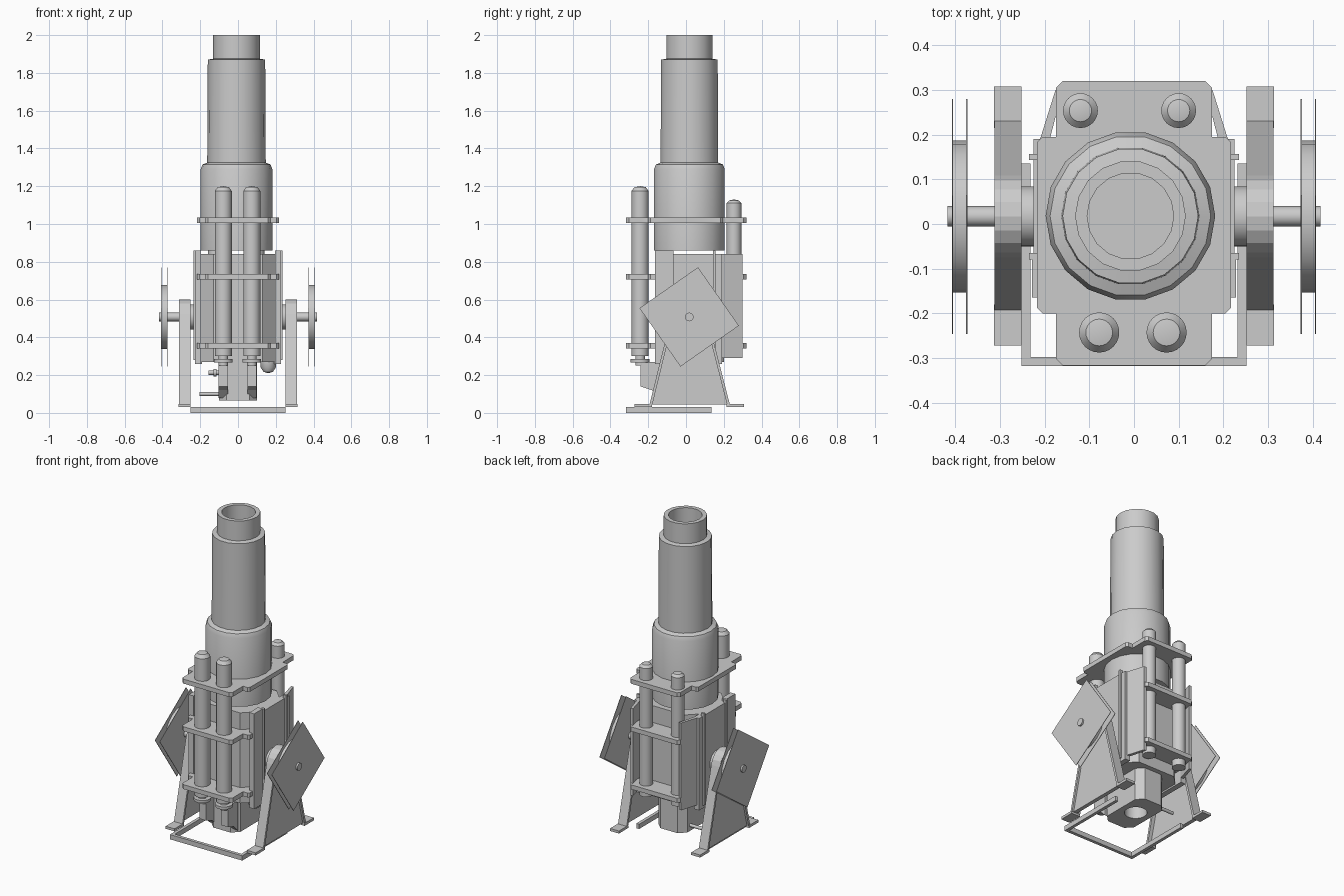
import bpy, bmesh, math
from mathutils import Vector, Matrix

cube = bpy.data.objects.get("Cube")
if cube:
    bpy.data.objects.remove(cube, do_unlink=True)

grey = bpy.data.materials.new("plain_grey")
grey.use_nodes = True
grey.diffuse_color = (0.6, 0.6, 0.6, 1)
grey.node_tree.nodes["Principled BSDF"].inputs["Base Color"].default_value = (0.6, 0.6, 0.6, 1)


def finish(name, bm, smooth=False):
    bmesh.ops.recalc_face_normals(bm, faces=bm.faces)
    mesh = bpy.data.meshes.new(name)
    bm.to_mesh(mesh)
    bm.free()
    ob = bpy.data.objects.new(name, mesh)
    bpy.context.collection.objects.link(ob)
    mesh.materials.append(grey)
    if smooth:
        bpy.ops.object.select_all(action='DESELECT')
        ob.select_set(True)
        bpy.context.view_layer.objects.active = ob
        bpy.ops.object.shade_smooth_by_angle(angle=math.radians(35))
    return ob


def prism(name, outline, lo, hi, axis='z'):
    """Extrude an outline: xy points along z, or yz points along x."""
    bm = bmesh.new()
    put = (lambda a, b, h: (a, b, h)) if axis == 'z' else (lambda a, b, h: (h, a, b))
    rings = [[bm.verts.new(put(a, b, h)) for a, b in outline] for h in (lo, hi)]
    n = len(outline)
    for ring in rings:
        bm.faces.new(ring)
    for i in range(n):
        j = (i + 1) % n
        bm.faces.new((rings[0][i], rings[0][j], rings[1][j], rings[1][i]))
    return finish(name, bm)


def box(name, x, y, z):
    return prism(name, [(x[0], y[0]), (x[1], y[0]), (x[1], y[1]), (x[0], y[1])], *z)


def lathe(name, profile, centre, axis='z', sides=24):
    """Spin (radius, height) points about an axis."""
    bm = bmesh.new()
    verts = [bm.verts.new((r, 0, h)) for r, h in profile]
    edges = [bm.edges.new(pair) for pair in zip(verts, verts[1:])]
    bmesh.ops.spin(bm, geom=verts + edges, cent=(0, 0, 0), axis=(0, 0, 1),
                   angle=math.tau, steps=sides)
    bmesh.ops.remove_doubles(bm, verts=bm.verts, dist=0.0005)
    if axis == 'x':
        bm.transform(Matrix.Rotation(math.pi / 2, 4, 'Y'))
    bm.transform(Matrix.Translation(Vector(centre)))
    return finish(name, bm, True)


def rod(name, r, lo, hi, centre, axis='z', sides=24):
    return lathe(name, [(0, lo), (r, lo), (r, hi), (0, hi)], centre, axis, sides)


def chamfered(x, y0, y1, c):
    return [(-x + c, y0), (x - c, y0), (x, y0 + c), (x, y1 - c),
            (x - c, y1), (-x + c, y1), (-x, y1 - c), (-x, y0 + c)]


# Stepped barrel with open bore
lathe("barrel", [(0, 0.86), (0.19, 0.86), (0.19, 1.29), (0.18, 1.315), (0.155, 1.325),
                 (0.152, 1.87), (0.124, 1.875), (0.124, 2), (0.097, 2), (0.097, 1.2), (0, 1.2)],
      (-0.008, 0.018, 0), sides=18)

# Cross-shaped clamp plates with trimmed corners
half = [(0.16, -0.317), (0.175, -0.302), (0.175, -0.2), (0.205, -0.2), (0.217, -0.188),
        (0.217, 0.183), (0.205, 0.195), (0.175, 0.195), (0.175, 0.305), (0.16, 0.32)]
plate = half + [(-x, y) for x, y in reversed(half)]
for label, z in (("upper", 1.02), ("middle", 0.72), ("lower", 0.355)):
    prism(label + "_clamp_plate", plate, z - 0.014, z + 0.014)

# Recoil rods
for x in (-0.078, 0.073):
    lathe("front_rod", [(0, 0.3), (0.045, 0.3), (0.045, 1.175), (0.03, 1.195), (0, 1.2)],
          (x, -0.243, 0))
    rod("front_rod_collar", 0.05, 0.268, 0.285, (x, -0.243, 0))
    rod("front_rod_stub", 0.025, 0.25, 0.31, (x, -0.243, 0))
    prism("breech_fin", [(-0.24, 0.27), (-0.14, 0.27), (-0.14, 0.08), (-0.18, 0.12), (-0.24, 0.14)],
          x - 0.024, x + 0.024, 'x')
for x in (-0.12, 0.1):
    lathe("rear_rod", [(0, 0.3), (0.039, 0.3), (0.039, 1.11), (0.025, 1.125), (0, 1.13)],
          (x, 0.254, 0))

# Cradle body and lower breech block with bore
prism("cradle_body", chamfered(0.2, -0.165, 0.2, 0.07), 0.27, 0.84)
block = prism("breech_block", chamfered(0.1, -0.16, 0.17, 0.04), 0.065, 0.27)
cutter = rod("bore_cutter", 0.065, 0.03, 0.2, (0, 0.015, 0))
cutter.hide_render = True
cutter.hide_set(True)
cut = block.modifiers.new("bore", 'BOOLEAN')
cut.operation = 'DIFFERENCE'
cut.solver = 'EXACT'
cut.object = cutter
bpy.context.view_layer.objects.active = block
bpy.ops.object.modifier_apply(modifier="bore")
bpy.data.objects.remove(cutter, do_unlink=True)

# Small fittings under the cradle
lathe("round_knob", [(0, 0.21), (0.025, 0.217), (0.04, 0.24), (0.042, 0.27), (0, 0.27)],
      (0.16, -0.06, 0))
rod("side_pin", 0.012, -0.155, -0.09, (0, -0.1, 0.213), 'x', 12)
rod("side_pin_head", 0.02, -0.13, -0.115, (0, -0.1, 0.213), 'x', 12)
rod("low_pin", 0.01, -0.205, -0.095, (0, 0.1, 0.1), 'x', 12)

AY, AZ = 0.017, 0.508
angle = math.radians(35)
square = [(AY + 0.267 * math.cos(angle + math.radians(45 + 90 * k)),
           AZ + 0.267 * math.sin(angle + math.radians(45 + 90 * k))) for k in range(4)]
arc = [(AY + 0.093 * math.cos(math.radians(a)), AZ + 0.093 * math.sin(math.radians(a)))
       for a in range(10, 171, 20)]
outer = [(0.232, 0.045)] + arc + [(-0.193, 0.045)]

for side, s in (("left", 1), ("right", -1)):
    def span(a, b):
        return (a, b) if s > 0 else (-b, -a)

    # Cradle side walls, guide rails and rear cheeks
    box(side + "_cradle_wall", span(0.19, 0.225), (-0.1, 0.19), (0.26, 0.84))
    box(side + "_front_cheek", span(0.195, 0.228), (-0.165, -0.08), (0.26, 0.86))
    for y in (-0.072, 0.15):
        box(side + "_guide_rail", span(0.215, 0.235), (y - 0.007, y + 0.007), (0.28, 0.86))
    prism(side + "_rear_cheek", [(s * x, y) for x, y in
          ((0.212, 0.185), (0.176, 0.3), (0.16, 0.3), (0.19, 0.185))], 0.29, 0.84)

    # Trunnion and axle
    rod(side + "_trunnion", 0.067, *span(0.2, 0.275), (0, AY, AZ), 'x')
    rod(side + "_axle", 0.023, *span(0.26, 0.418), (0, AY, AZ), 'x', 16)

    # Support bracket: web with a flange following its outline
    prism(side + "_bracket_web", outer, *span(0.275, 0.3), 'x')
    bm = bmesh.new()
    rows = []
    for y, z in outer:
        d = Vector((y - AY, z - AZ))
        inset = Vector((-math.copysign(0.015, d.x), 0)) if z < 0.1 else -d.normalized() * 0.014
        rows.append([bm.verts.new((s * x, y + k * inset.x, z + k * inset.y))
                     for x, k in ((0.252, 0), (0.312, 0), (0.312, 1), (0.252, 1))])
    for a, b in zip(rows, rows[1:]):
        for i in range(4):
            j = (i + 1) % 4
            bm.faces.new((a[i], a[j], b[j], b[i]))
    bm.faces.new(rows[0])
    bm.faces.new(rows[-1])
    finish(side + "_bracket_flange", bm)
    box(side + "_front_foot", span(0.252, 0.314), (-0.272, -0.18), (0.032, 0.048))
    box(side + "_rear_foot", span(0.252, 0.314), (0.215, 0.308), (0.032, 0.048))

    # Thin square shields either side of a wheel
    rod(side + "_wheel", 0.17, *span(0.375, 0.405), (0, AY, AZ), 'x', 20)
    for x in (0.373, 0.405):
        prism(side + "_shield", square, *span(x, x + 0.003), 'x')

    # Base side bar
    box(side + "_base_bar", span(0.232, 0.252), (-0.318, 0.135), (0, 0.03))

# Base front bar
box("front_base_bar", (-0.25, 0.25), (-0.318, -0.298), (0, 0.03))
